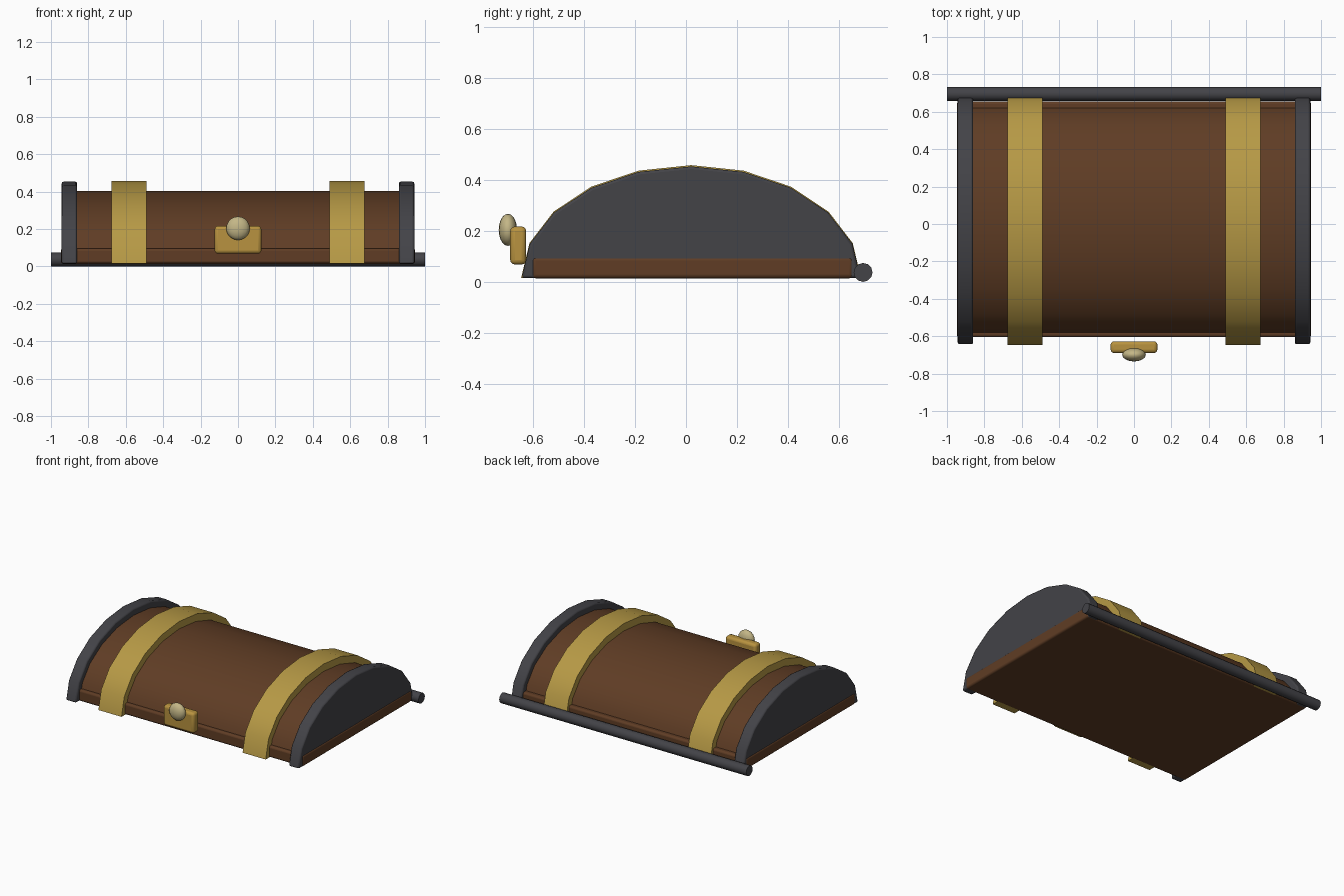
import bpy, bmesh, math

if "Cube" in bpy.data.objects:
    bpy.data.objects.remove(bpy.data.objects["Cube"])


def material(name, rgb):
    m = bpy.data.materials.new(name)
    m.diffuse_color = (*rgb, 1)
    m.use_nodes = True
    m.node_tree.nodes["Principled BSDF"].inputs["Base Color"].default_value = m.diffuse_color
    return m


WOOD = material("brown wood", (0.115, 0.046, 0.018))
IRON = material("dark iron", (0.056, 0.056, 0.064))
BRASS = material("brass", (0.47, 0.32, 0.06))
LATCH = material("latch gold", (0.48, 0.29, 0.05))
PALE = material("pale knob", (0.55, 0.47, 0.24))


def finish(name, bm, mat, bevel=0.0, segments=2):
    bmesh.ops.recalc_face_normals(bm, faces=bm.faces)
    me = bpy.data.meshes.new(name)
    bm.to_mesh(me)
    bm.free()
    ob = bpy.data.objects.new(name, me)
    bpy.context.collection.objects.link(ob)
    me.materials.append(mat)
    if bevel:
        mod = ob.modifiers.new("bevel", 'BEVEL')
        mod.width, mod.segments = bevel, segments
        mod.limit_method, mod.angle_limit = 'ANGLE', math.radians(50)
    bpy.ops.object.select_all(action='DESELECT')
    ob.select_set(True)
    bpy.context.view_layer.objects.active = ob
    bpy.ops.object.shade_smooth_by_angle(angle=math.radians(40))
    return ob


def dome(name, x0, x1, a, b, mat, base=0.015, bevel=0.0):
    """Half-ellipse slab (10 arc segments) extruded along x."""
    bm = bmesh.new()
    ring = [bm.verts.new((x0, 0.02 + a * math.cos(math.pi * i / 10),
                          base + b * math.sin(math.pi * i / 10))) for i in range(11)]
    face = bm.faces.new(ring)
    new = bmesh.ops.extrude_face_region(bm, geom=[face])["geom"]
    bmesh.ops.translate(bm, vec=(x1 - x0, 0, 0),
                        verts=[g for g in new if isinstance(g, bmesh.types.BMVert)])
    return finish(name, bm, mat, bevel)


def box(name, lo, hi, mat, bevel):
    bm = bmesh.new()
    bmesh.ops.create_cube(bm, size=1)
    for v in bm.verts:
        v.co = [(l + h) / 2 + c * (h - l) for l, h, c in zip(lo, hi, v.co)]
    return finish(name, bm, mat, bevel, 3)


# wooden lid and its base board
dome("lid_shell", -0.9, 0.9, 0.62, 0.387, WOOD, 0.017)
box("base_board", (-0.947, -0.605, 0.014), (0.947, 0.655, 0.097), WOOD, 0.014)

# iron end caps and brass straps on both sides
for side, s in (("left", -1), ("right", 1)):
    x0, x1 = sorted((s * 0.86, s * 0.943))
    dome(side + "_end_cap", x0, x1, 0.665, 0.438, IRON, bevel=0.01)
    x0, x1 = sorted((s * 0.49, s * 0.677))
    dome(side + "_strap", x0, x1, 0.667, 0.443, BRASS)

# hinge rod along the back
bm = bmesh.new()
bmesh.ops.create_cone(bm, cap_ends=True, segments=12, radius1=0.037, radius2=0.037, depth=2)
for v in bm.verts:
    v.co = (v.co.z, 0.695 + v.co.x, 0.037 + v.co.y)
finish("hinge_rod", bm, IRON)

# latch plate and knob on the front
box("latch_plate", (-0.125, -0.69, 0.068), (0.125, -0.627, 0.217), LATCH, 0.018)
bm = bmesh.new()
bmesh.ops.create_uvsphere(bm, u_segments=16, v_segments=10, radius=1)
for v in bm.verts:
    v.co = (v.co.x * 0.063, -0.699 + v.co.y * 0.036, 0.204 + v.co.z * 0.063)
finish("latch_knob", bm, PALE)
